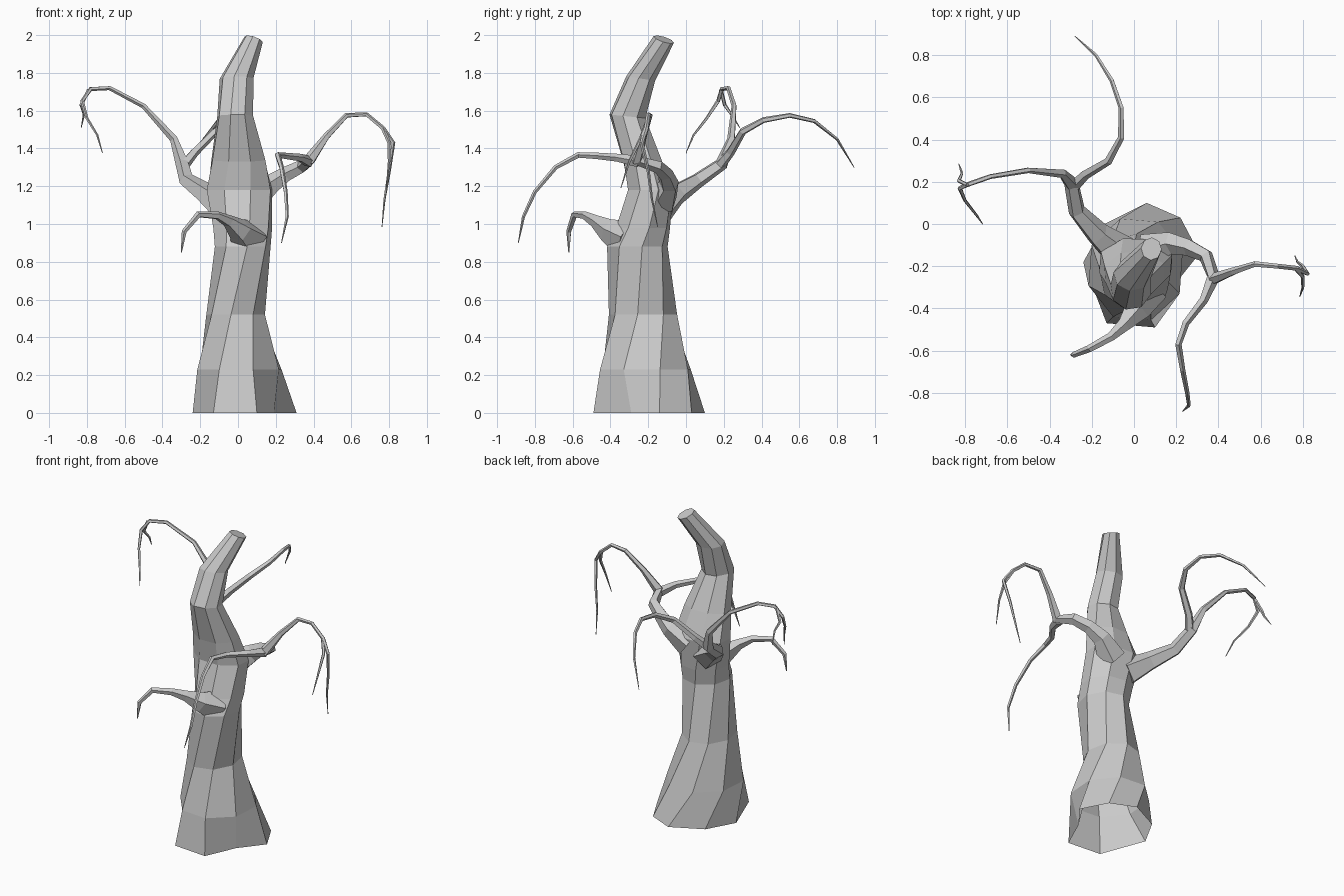
import bpy, bmesh
from math import sin, cos, tau, radians
from mathutils import Vector


def loft(name, rings, cap_start=True):
    """Skin a list of vertex rings with flat quads."""
    bm = bmesh.new()
    loops = [[bm.verts.new(p) for p in r] for r in rings]
    n = len(loops[0])
    for a, b in zip(loops, loops[1:]):
        for i in range(n):
            j = (i + 1) % n
            bm.faces.new((a[i], a[j], b[j], b[i]))
    bm.faces.new(loops[-1])
    if cap_start:
        bm.faces.new(loops[0][::-1])
    me = bpy.data.meshes.new(name)
    bm.to_mesh(me)
    bm.free()
    ob = bpy.data.objects.new(name, me)
    bpy.context.collection.objects.link(ob)
    return ob


def branch(name, path, sides=5):
    """Tapered tube along (x, y, z, radius) points."""
    pts = [Vector(p[:3]) for p in path]
    rings, u = [], Vector((0.3, 0.2, 1))
    for i, p in enumerate(pts):
        t = (pts[min(i + 1, len(pts) - 1)] - pts[max(i - 1, 0)]).normalized()
        u = (u - t * u.dot(t)).normalized()
        v = t.cross(u)
        r = path[i][3]
        rings.append([p + r * (u * cos(tau * k / sides) + v * sin(tau * k / sides))
                      for k in range(sides)])
    return loft(name, rings)


# Trunk: twisted eight-sided rings, open underneath
# z, x min, x max, y min, y max, twist, x slope, y slope
base = [(-0.24, -0.18), (-0.13, -0.47), (0.10, -0.49), (0.19, -0.29),
        (0.31, -0.14), (0.22, 0.03), (0.06, 0.10), (-0.14, 0.0)]
levels = [
    (0.23, -0.22, 0.235, -0.46, 0.03, 12, 0, 0),
    (0.52, -0.165, 0.14, -0.405, -0.05, 30, 0, 0),
    (0.88, -0.12, 0.17, -0.415, -0.10, 48, 0, 0),
    (0.98, -0.13, 0.18, -0.37, -0.085, 52, 0, 0),
    (1.18, -0.17, 0.185, -0.31, -0.065, 58, 0, 0),
    (1.34, -0.145, 0.15, -0.335, -0.13, 64, 0, 0.1),
    (1.57, -0.11, 0.08, -0.405, -0.215, 70, 0, -0.1),
    (1.77, -0.095, 0.08, -0.315, -0.165, 76, 0, -0.15),
    (1.977, 0.035, 0.13, -0.17, -0.065, 80, -0.3, -0.3),
]
rings = [[(x, y, 0) for x, y in base]]
for z, x0, x1, y0, y1, tw, sx, sy in levels:
    ring = []
    for k in range(8):
        a = radians(186 + 45 * k + tw)
        dx, dy = cos(a) * (x1 - x0) / 2 * 1.03, sin(a) * (y1 - y0) / 2 * 1.03
        ring.append(((x0 + x1) / 2 + dx, (y0 + y1) / 2 + dy, z + sx * dx + sy * dy))
    rings.append(ring)
loft("trunk", rings, cap_start=False)

# Left limb with two drooping twigs and a back limb
branch("left_limb", [
    (-0.06, -0.14, 1.08, 0.09), (-0.17, -0.05, 1.16, 0.06), (-0.27, 0.06, 1.23, 0.042),
    (-0.295, 0.19, 1.32, 0.036), (-0.34, 0.24, 1.45, 0.022), (-0.50, 0.255, 1.625, 0.014),
    (-0.68, 0.225, 1.72, 0.012), (-0.78, 0.19, 1.715, 0.012), (-0.825, 0.17, 1.65, 0.011),
    (-0.80, 0.11, 1.56, 0.008), (-0.745, 0.04, 1.47, 0.006), (-0.717, 0.0, 1.375, 0.002)])
branch("left_twig", [
    (-0.79, 0.185, 1.71, 0.010), (-0.83, 0.205, 1.63, 0.010),
    (-0.815, 0.24, 1.58, 0.007), (-0.83, 0.285, 1.51, 0.002)])
branch("back_limb", [
    (-0.295, 0.17, 1.30, 0.030), (-0.23, 0.235, 1.38, 0.024), (-0.12, 0.30, 1.49, 0.020),
    (-0.06, 0.41, 1.55, 0.016), (-0.06, 0.55, 1.575, 0.013), (-0.105, 0.68, 1.545, 0.011),
    (-0.18, 0.80, 1.45, 0.008), (-0.28, 0.89, 1.30, 0.002)])

# Right limb with two drooping twigs and a front limb
branch("right_limb", [
    (0.07, -0.13, 1.13, 0.09), (0.18, -0.09, 1.21, 0.055), (0.26, -0.11, 1.265, 0.042),
    (0.34, -0.15, 1.305, 0.036), (0.38, -0.26, 1.34, 0.033), (0.47, -0.225, 1.465, 0.019),
    (0.575, -0.19, 1.575, 0.014), (0.68, -0.20, 1.58, 0.012), (0.77, -0.21, 1.505, 0.012),
    (0.822, -0.235, 1.43, 0.011), (0.80, -0.20, 1.28, 0.009),
    (0.775, -0.18, 1.13, 0.006), (0.762, -0.15, 0.985, 0.002)])
branch("right_twig", [
    (0.765, -0.21, 1.51, 0.011), (0.80, -0.25, 1.43, 0.010),
    (0.80, -0.30, 1.33, 0.007), (0.785, -0.345, 1.19, 0.002)])
branch("front_limb", [
    (0.375, -0.25, 1.33, 0.032), (0.33, -0.36, 1.35, 0.022), (0.245, -0.47, 1.36, 0.018),
    (0.21, -0.57, 1.365, 0.016), (0.23, -0.69, 1.30, 0.013), (0.252, -0.80, 1.17, 0.011),
    (0.26, -0.86, 1.04, 0.009), (0.23, -0.888, 0.90, 0.002)])

# Low front limb growing from a broad stub
branch("low_limb", [
    (0.05, -0.31, 0.92, 0.11), (0.01, -0.41, 0.965, 0.065), (-0.05, -0.48, 1.015, 0.034),
    (-0.11, -0.535, 1.045, 0.022), (-0.21, -0.59, 1.05, 0.018),
    (-0.285, -0.62, 0.96, 0.014), (-0.30, -0.62, 0.85, 0.003)])
